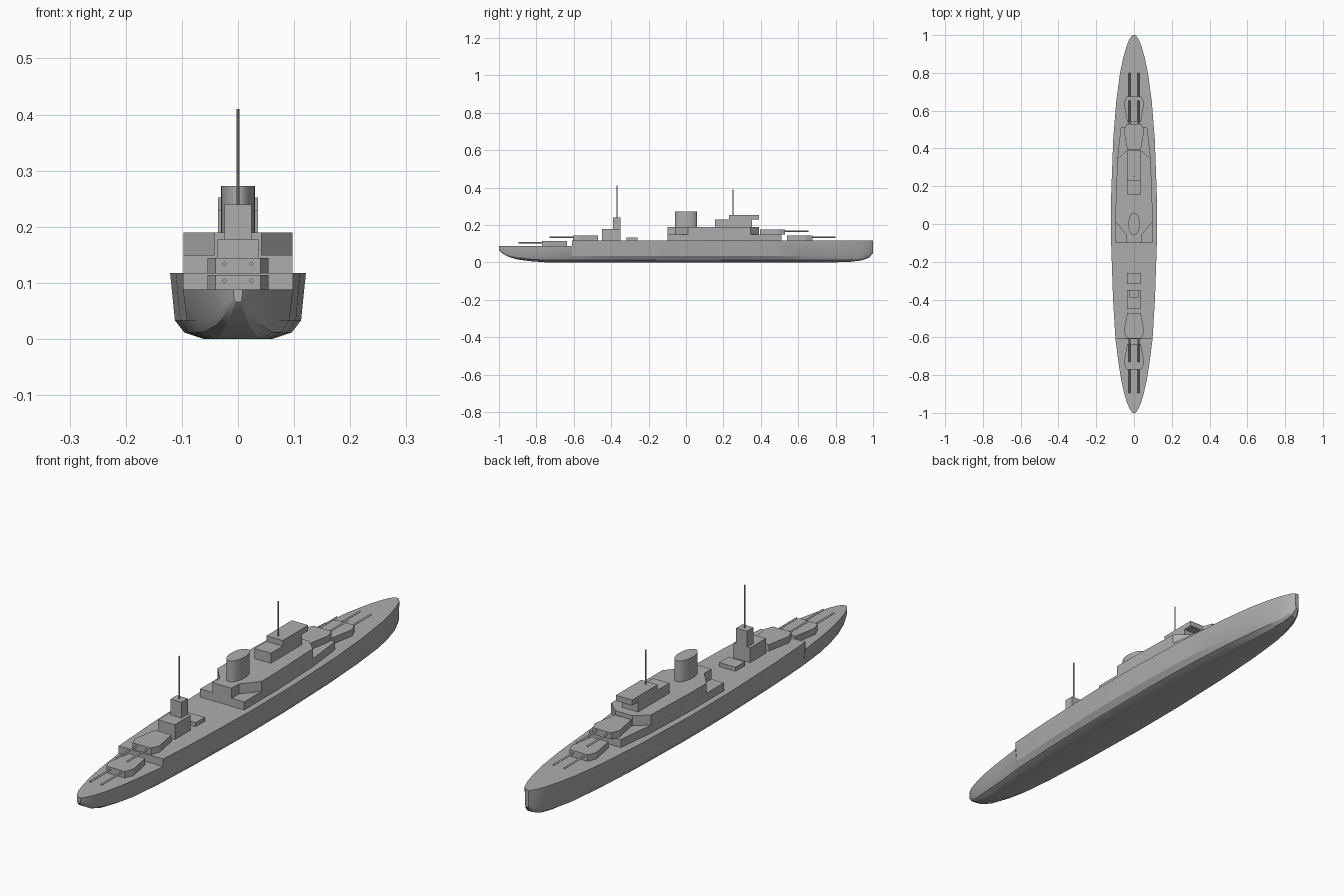
import bpy, bmesh, math

cube = bpy.data.objects.get("Cube")
if cube:
    bpy.data.objects.remove(cube, do_unlink=True)

grey = bpy.data.materials.new("naval_grey")
grey.use_nodes = True
grey.diffuse_color = (0.42, 0.42, 0.42, 1)
grey.node_tree.nodes["Principled BSDF"].inputs["Base Color"].default_value = (0.42, 0.42, 0.42, 1)


def finish(name, bm):
    bmesh.ops.recalc_face_normals(bm, faces=bm.faces)
    mesh = bpy.data.meshes.new(name)
    bm.to_mesh(mesh)
    bm.free()
    mesh.materials.append(grey)
    obj = bpy.data.objects.new(name, mesh)
    bpy.context.collection.objects.link(obj)
    return obj


def smooth(obj, degrees):
    bpy.ops.object.select_all(action='DESELECT')
    obj.select_set(True)
    bpy.context.view_layer.objects.active = obj
    bpy.ops.object.shade_smooth_by_angle(angle=math.radians(degrees))


def prism(name, outline, z0, z1):
    """Extrude a plan outline of points upward from z0 to z1."""
    bm = bmesh.new()
    low = [bm.verts.new((x, y, z0)) for x, y in outline]
    high = [bm.verts.new((x, y, z1)) for x, y in outline]
    bm.faces.new(low)
    bm.faces.new(high)
    for i in range(len(low)):
        j = (i + 1) % len(low)
        bm.faces.new((low[i], low[j], high[j], high[i]))
    return finish(name, bm)


def mirrored(half):
    """Complete an outline given as (half width, y) pairs along one side."""
    return half + [(-x, y) for x, y in reversed(half)]


def block(name, half_width, y0, y1, z0, z1):
    return prism(name, mirrored([(half_width, y0), (half_width, y1)]), z0, z1)


def tube(name, x, y, z, radius, length, sides, along_y=False):
    bm = bmesh.new()
    bmesh.ops.create_cone(bm, cap_ends=True, segments=sides, radius1=radius,
                          radius2=radius, depth=length)
    obj = finish(name, bm)
    obj.location = (x, y, z)
    if along_y:
        obj.rotation_euler.x = math.pi / 2
    return obj


# Hull: stations of y, deck half width, keel height, deck height
LOW, HIGH = 0.088, 0.118
stations = [
    (-1.0, 0.008, 0.066, LOW), (-0.985, 0.02, 0.05, LOW), (-0.95, 0.036, 0.03, LOW),
    (-0.9, 0.051, 0.015, LOW), (-0.83, 0.067, 0.006, LOW), (-0.75, 0.08, 0, LOW),
    (-0.61, 0.098, 0, LOW), (-0.61, 0.098, 0, HIGH), (-0.4, 0.111, 0, HIGH),
    (-0.1, 0.121, 0, HIGH), (0.15, 0.121, 0, HIGH), (0.45, 0.11, 0, HIGH),
    (0.65, 0.094, 0, HIGH), (0.8, 0.074, 0, HIGH), (0.88, 0.057, 0.003, HIGH),
    (0.94, 0.04, 0.01, HIGH), (0.98, 0.024, 0.025, HIGH), (1.0, 0.008, 0.05, HIGH),
]
bm = bmesh.new()
rings = []
for y, w, keel, deck in stations:
    rise = LOW - keel
    side = [(w, deck), (w * 0.93, keel + rise * 0.38),
            (w * 0.79, keel + rise * 0.13), (w * 0.5, keel)]
    rings.append([bm.verts.new((x, y, z)) for x, z in mirrored(side)])
for a, b in zip(rings, rings[1:]):
    for i in range(len(a)):
        j = (i + 1) % len(a)
        bm.faces.new((a[i], a[j], b[j], b[i]))
bm.faces.new(rings[0])
bm.faces.new(rings[-1])
bmesh.ops.remove_doubles(bm, verts=bm.verts, dist=0.0001)
smooth(finish("hull", bm), 25)

# Midship deckhouses
prism("lower_deckhouse", mirrored([(0.097, -0.1), (0.097, 0.1), (0.088, 0.35), (0.07, 0.51)]),
      HIGH, 0.15)
prism("upper_deckhouse", mirrored([(0.042, -0.1), (0.042, -0.055), (0.097, 0.01), (0.097, 0.1),
                                   (0.088, 0.345), (0.038, 0.39)]), 0.15, 0.19)

# Bridge, with the wheelhouse overhanging forward
block("bridge", 0.036, 0.155, 0.352, 0.19, 0.23)
block("wheelhouse", 0.036, 0.23, 0.39, 0.23, 0.252)

# Oval funnel
funnel = tube("funnel", 0, 0, 0.2315, 0.03, 0.083, 24)
funnel.scale.y = 2
smooth(funnel, 40)

# Aft deckhouses
block("aft_deckhouse", 0.037, -0.45, -0.35, HIGH, 0.177)
block("aft_tower", 0.024, -0.39, -0.35, 0.177, 0.24)
block("boat_deck_locker", 0.036, -0.318, -0.26, HIGH, 0.134)

# Masts
tube("fore_mast", 0, 0.252, 0.321, 0.0025, 0.138, 8)
tube("main_mast", 0, -0.37, 0.325, 0.0025, 0.17, 8)

# Gun turrets: name, y of rear face, firing direction, base height
for name, rear, way, base in (("fore_lower", 0.54, 1, HIGH), ("fore_upper", 0.395, 1, 0.15),
                              ("aft_upper", -0.47, -1, HIGH), ("aft_lower", -0.635, -1, LOW)):
    half = [(0.036, 0), (0.054, 0.1), (0.04, 0.135)]
    prism(name + "_turret", mirrored([(x, rear + way * d) for x, d in half]), base, base + 0.026)
    for label, x in (("left", 0.024), ("right", -0.024)):
        tube(f"{name}_{label}_barrel", x, rear + way * 0.19, base + 0.016, 0.0045, 0.14, 4, True)
